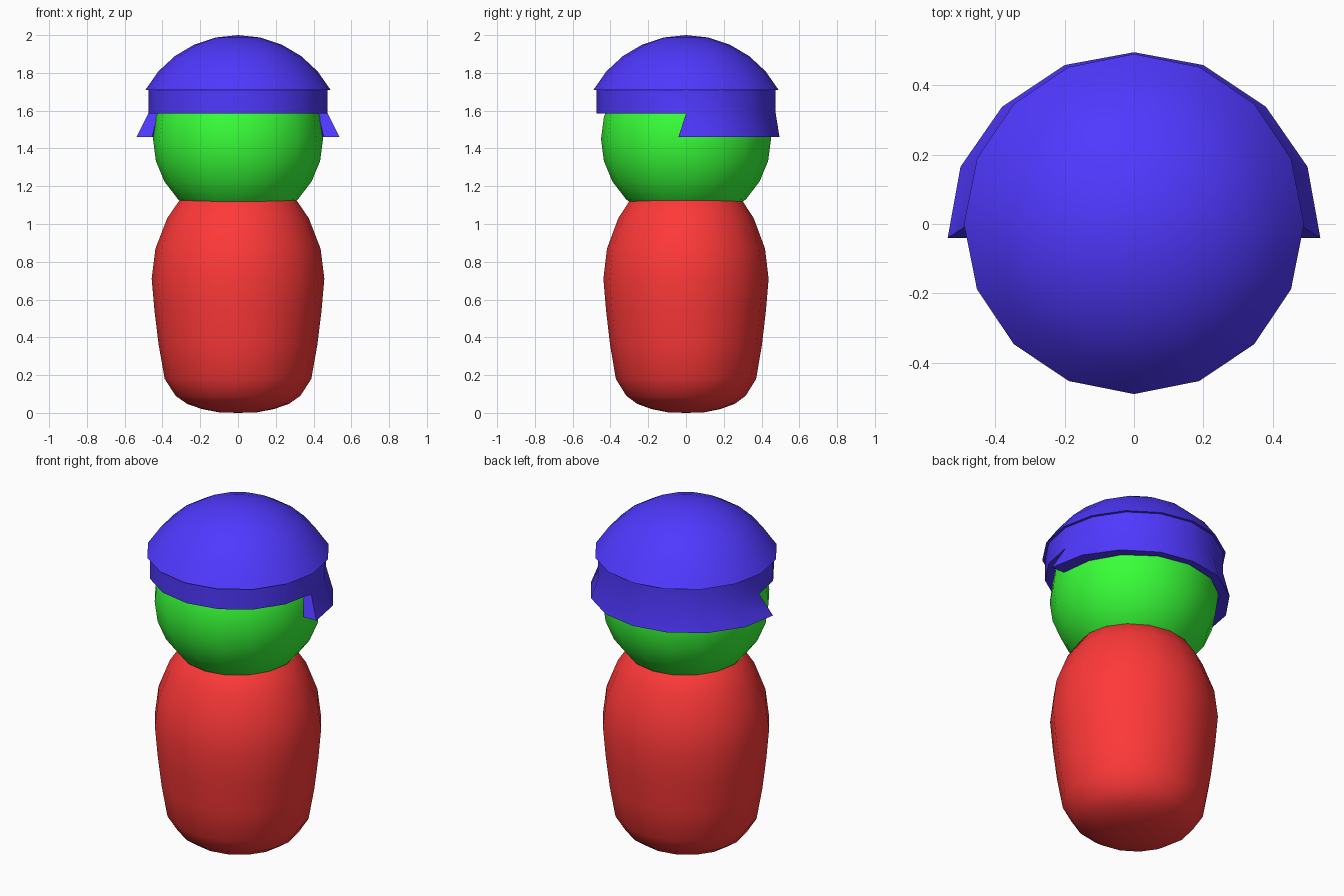
import bpy, bmesh, math

if "Cube" in bpy.data.objects:
    bpy.data.objects.remove(bpy.data.objects["Cube"])

SIDES = 16


def material(name, color):
    m = bpy.data.materials.new(name)
    m.diffuse_color = color
    m.use_nodes = True
    m.node_tree.nodes["Principled BSDF"].inputs["Base Color"].default_value = m.diffuse_color
    return m


def revolve(bm, profile, sy=1.0):
    """Lathe (radius, z) points around z; radius 0 makes a pole. Returns the rings."""
    rings = []
    for r, z in profile:
        n = SIDES if r > 0 else 1
        rings.append([bm.verts.new((r * math.cos(2 * math.pi * i / SIDES),
                                    r * sy * math.sin(2 * math.pi * i / SIDES), z))
                      for i in range(n)])
    for a, b in zip(rings, rings[1:]):
        for i in range(SIDES):
            j = (i + 1) % SIDES
            quad = [a[i % len(a)], a[j % len(a)], b[j % len(b)], b[i % len(b)]]
            bm.faces.new(list(dict.fromkeys(quad)))
    return rings


def finish(bm, name, mat):
    bmesh.ops.recalc_face_normals(bm, faces=bm.faces[:])
    me = bpy.data.meshes.new(name)
    bm.to_mesh(me)
    bm.free()
    ob = bpy.data.objects.new(name, me)
    bpy.context.collection.objects.link(ob)
    me.materials.append(mat)
    bpy.ops.object.select_all(action='DESELECT')
    ob.select_set(True)
    bpy.context.view_layer.objects.active = ob
    bpy.ops.object.shade_smooth_by_angle(angle=math.radians(40))
    return ob


red = material("red", (1, 0.04, 0.04, 1))
green = material("green", (0.04, 1, 0.04, 1))
blue = material("blue", (0.08, 0.04, 1, 1))

# Body: slightly flattened barrel, top hidden in the head
bm = bmesh.new()
revolve(bm, [(0, 0), (0.10, 0.003), (0.19, 0.02), (0.27, 0.048), (0.33, 0.09),
             (0.388, 0.18), (0.42, 0.36), (0.442, 0.54), (0.457, 0.71),
             (0.437, 0.87), (0.375, 1.03), (0.30, 1.14), (0.18, 1.2), (0, 1.22)],
        sy=0.957)
finish(bm, "body", red)

# Head: ball
bm = bmesh.new()
R, CZ = 0.45, 1.45
revolve(bm, [(0, CZ - R)]
        + [(R * math.sin(math.pi * k / 12), CZ - R * math.cos(math.pi * k / 12))
           for k in range(1, 12)]
        + [(0, CZ + R)])
finish(bm, "head", green)

# Cap: shallow dome, overhanging rim and upright band
bm = bmesh.new()
DR = 0.559
dome_edge = math.asin(0.49 / DR)
dome = [(DR * math.sin(dome_edge * k / 5), 2 - DR + DR * math.cos(dome_edge * k / 5))
        for k in range(6)]
BAND_Z = 1.585
rings = revolve(bm, dome + [(0.475, 1.71), (0.475, BAND_Z), (0.425, BAND_Z), (0, BAND_Z)])
outer, inner = rings[-3], rings[-2]

# Neck flap: flared solid strip hanging from the back half of the band
half = [(0.537, -0.04), (0.5, 0.165), (0.38, 0.338), (0.2, 0.458), (0, 0.495)]
rim = half + [(-x, y) for x, y in half[-2::-1]]
low_out = [bm.verts.new((x, y, 1.46)) for x, y in rim]
low_in = []
for x, y in rim:
    s = 0.455 / math.hypot(x, y)
    low_in.append(bm.verts.new((x * s, y if y < 0 else y * s, 1.46)))
back = [f for f in bm.faces if len(f.verts) == 4
        and all(v in outer[:9] or v in inner[:9] for v in f.verts)]
bmesh.ops.delete(bm, geom=back, context='FACES_ONLY')
for i in range(8):
    j = i + 1
    bm.faces.new([outer[i], outer[j], low_out[j], low_out[i]])
    bm.faces.new([low_out[i], low_out[j], low_in[j], low_in[i]])
    bm.faces.new([low_in[i], low_in[j], inner[j], inner[i]])
for i in (0, 8):
    bm.faces.new([outer[i], low_out[i], low_in[i], inner[i]])
finish(bm, "cap", blue)
